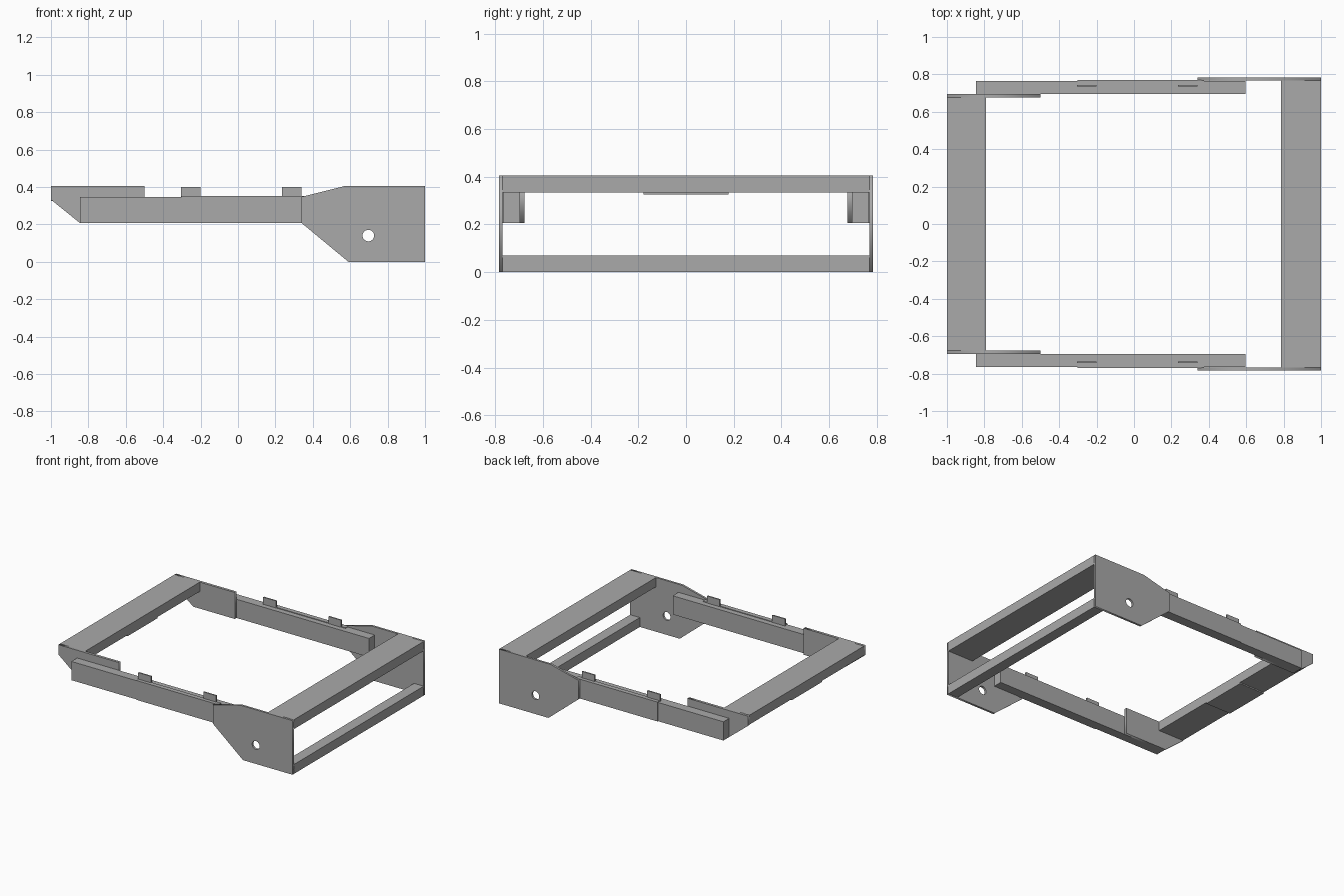
import bpy
import math

cube = bpy.data.objects.get("Cube")
if cube:
    bpy.data.objects.remove(cube, do_unlink=True)

GREY = (0.4, 0.4, 0.4, 1.0)
grey = bpy.data.materials.new("plain grey")
grey.use_nodes = True
grey.diffuse_color = GREY
bsdf = next(n for n in grey.node_tree.nodes if n.type == 'BSDF_PRINCIPLED')
bsdf.inputs["Base Color"].default_value = GREY


def box(name, x, y, z):
    """Box spanning the given (low, high) ranges."""
    spans = (x, y, z)
    bpy.ops.mesh.primitive_cube_add(size=1, location=[sum(s) / 2 for s in spans])
    ob = bpy.context.object
    ob.name = name
    ob.scale = [abs(s[1] - s[0]) for s in spans]
    bpy.ops.object.transform_apply(location=False, rotation=False, scale=True)
    ob.data.materials.append(grey)
    return ob


def plate(name, loops, y, thickness):
    """Upright sheet cut from x-z outlines; later loops are holes."""
    curve = bpy.data.curves.new(name, 'CURVE')
    curve.dimensions = '2D'
    curve.fill_mode = 'BOTH'
    curve.extrude = thickness / 2
    for points in loops:
        spline = curve.splines.new('POLY')
        spline.points.add(len(points) - 1)
        for p, (px, pz) in zip(spline.points, points):
            p.co = (px, pz, 0, 1)
        spline.use_cyclic_u = True
    curve.materials.append(grey)
    ob = bpy.data.objects.new(name, curve)
    bpy.context.collection.objects.link(ob)
    ob.location.y = y
    ob.rotation_euler.x = math.pi / 2
    bpy.ops.object.select_all(action='DESELECT')
    ob.select_set(True)
    bpy.context.view_layer.objects.active = ob
    bpy.ops.object.convert(target='MESH')
    return bpy.context.object


# Tall bracket: cheek outline with a round bolt hole
cheek = [(0.34, 0.207), (0.59, 0), (1, 0), (1, 0.405), (0.57, 0.405), (0.34, 0.347)]
hole = [(0.697 + 0.031 * math.cos(a), 0.14 + 0.031 * math.sin(a))
        for a in (math.tau * i / 24 for i in range(24))]
# Low bracket: flange outline
flange = [(-1, 0.332), (-0.845, 0.207), (-0.5, 0.207), (-0.5, 0.405), (-1, 0.405)]

# Parts repeated on the front and back
for side, s in (("front", -1), ("back", 1)):
    plate(side + "_bracket_cheek", [cheek, hole], s * 0.776, 0.016)
    plate(side + "_bracket_flange", [flange], s * 0.686, 0.02)
    box(side + "_rail", (-0.845, 0.597), (s * 0.696, s * 0.764), (0.207, 0.347))
    box(side + "_rail_cover", (-0.303, 0.375), (s * 0.764, s * 0.77), (0.207, 0.352))
    box(side + "_rail_cap", (-0.303, 0.375), (s * 0.736, s * 0.764), (0.347, 0.352))
    for label, x in (("right", (-0.305, -0.2)), ("left", (0.235, 0.34))):
        box(f"{side}_{label}_tab", x, (s * 0.734, s * 0.744), (0.345, 0.4))

# Cross members joining the two sides
box("left_top_bar", (0.787, 1), (-0.77, 0.77), (0.335, 0.405))
box("left_bottom_bar", (0.92, 1), (-0.77, 0.77), (0, 0.07))
box("right_top_bar", (-1, -0.79), (-0.678, 0.678), (0.335, 0.405))
box("right_under_pad", (-1, -0.79), (-0.178, 0.178), (0.326, 0.335))
